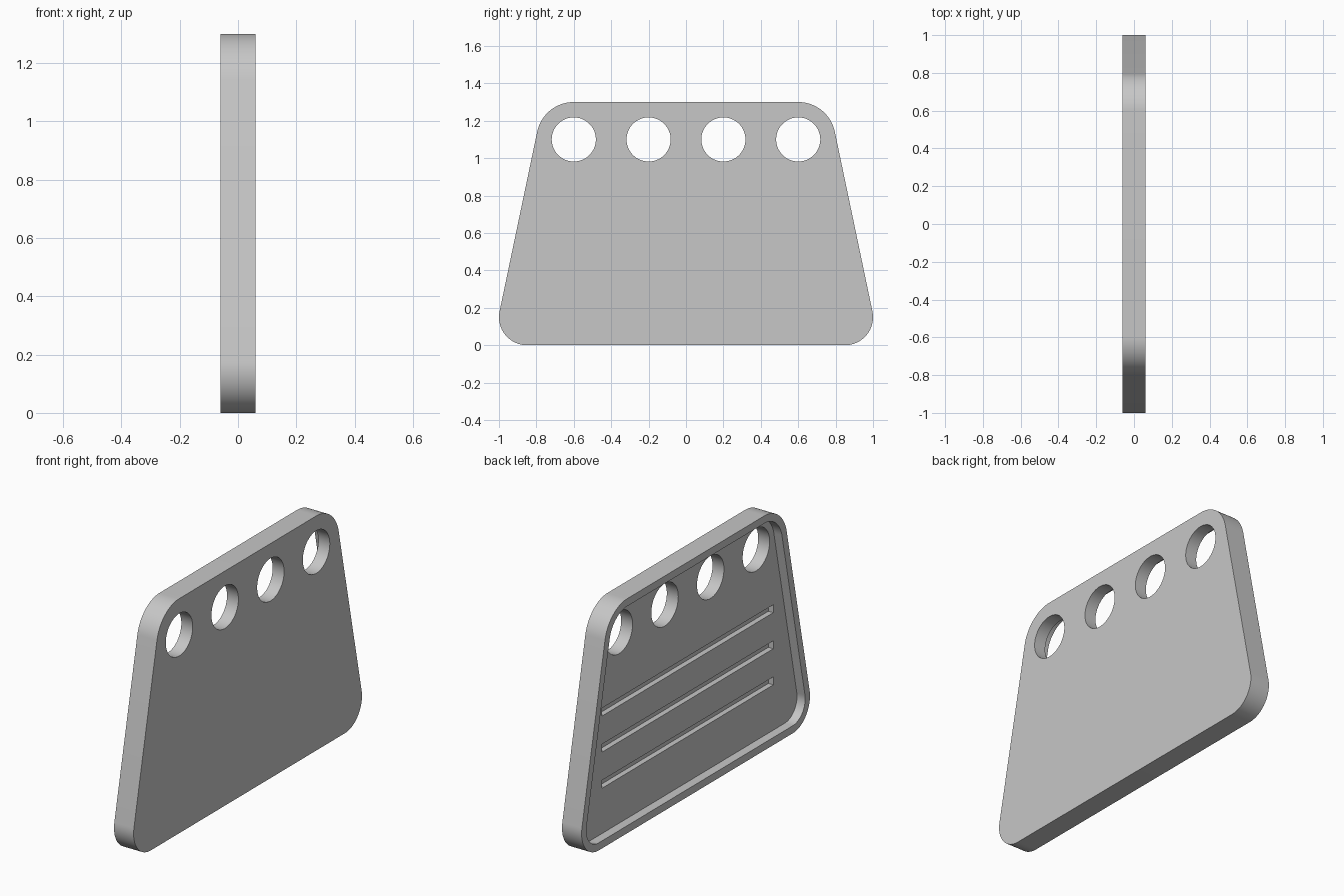
import bpy, bmesh, math

cube = bpy.data.objects.get("Cube")
if cube:
    bpy.data.objects.remove(cube, do_unlink=True)

HALF = 0.06        # half the plate thickness
FLOOR = -0.01      # level of the recessed face
grey = bpy.data.materials.new("light_grey")
grey.use_nodes = True
colour = (0.57, 0.57, 0.57, 1)
grey.diffuse_color = colour
grey.node_tree.nodes["Principled BSDF"].inputs["Base Color"].default_value = colour


def arc(cy, cz, r, start, end, steps=20):
    angles = [math.radians(start + (end - start) * i / steps) for i in range(steps + 1)]
    return [(cy + r * math.cos(a), cz + r * math.sin(a)) for a in angles]


def outline(inset=0):
    """Rounded trapezoid in the YZ plane, shrunk evenly by inset."""
    tilt = 11.8
    right = arc(0.85, 0.15, 0.15 - inset, -90, tilt) + arc(0.6, 1.1, 0.2 - inset, tilt, 90)
    return right + [(-y, z) for y, z in reversed(right)]


def prism(name, profiles, x0, x1):
    """Extrude closed YZ profiles from x0 to x1."""
    bm = bmesh.new()
    for profile in profiles:
        face = bm.faces.new([bm.verts.new((x0, y, z)) for y, z in profile])
        new = bmesh.ops.extrude_face_region(bm, geom=[face])["geom"]
        bmesh.ops.translate(bm, vec=(x1 - x0, 0, 0),
                            verts=[v for v in new if isinstance(v, bmesh.types.BMVert)])
    bmesh.ops.recalc_face_normals(bm, faces=bm.faces)
    mesh = bpy.data.meshes.new(name)
    bm.to_mesh(mesh)
    bm.free()
    mesh.materials.append(grey)
    obj = bpy.data.objects.new(name, mesh)
    bpy.context.collection.objects.link(obj)
    return obj


# Solid plate
plate = prism("plate", [outline()], -HALF, HALF)

# Recess, horizontal grooves and the row of round holes
recess = prism("recess_cutter", [outline(0.042)], -0.2, FLOOR)
bars = []
for i in range(3):
    z = 0.715 - 0.2 * i
    bars.append([(-0.75, z - 0.022), (0.75, z - 0.022), (0.75, z + 0.022), (-0.75, z + 0.022)])
grooves = prism("groove_cutter", bars, -0.1, 0.02)
circles = [arc(-0.6 + 0.4 * i, 1.1, 0.118, 0, 360, 64)[:-1] for i in range(4)]
holes = prism("hole_cutter", circles, -0.3, 0.3)

bpy.ops.object.select_all(action="DESELECT")
bpy.context.view_layer.objects.active = plate
plate.select_set(True)
for cutter in (recess, grooves, holes):
    cutter.hide_render = True
    mod = plate.modifiers.new(cutter.name, "BOOLEAN")
    mod.operation = "DIFFERENCE"
    mod.solver = "EXACT"
    mod.object = cutter
    bpy.ops.object.modifier_apply(modifier=mod.name)
    bpy.data.objects.remove(cutter, do_unlink=True)

bpy.ops.object.shade_smooth_by_angle(angle=math.radians(30))
